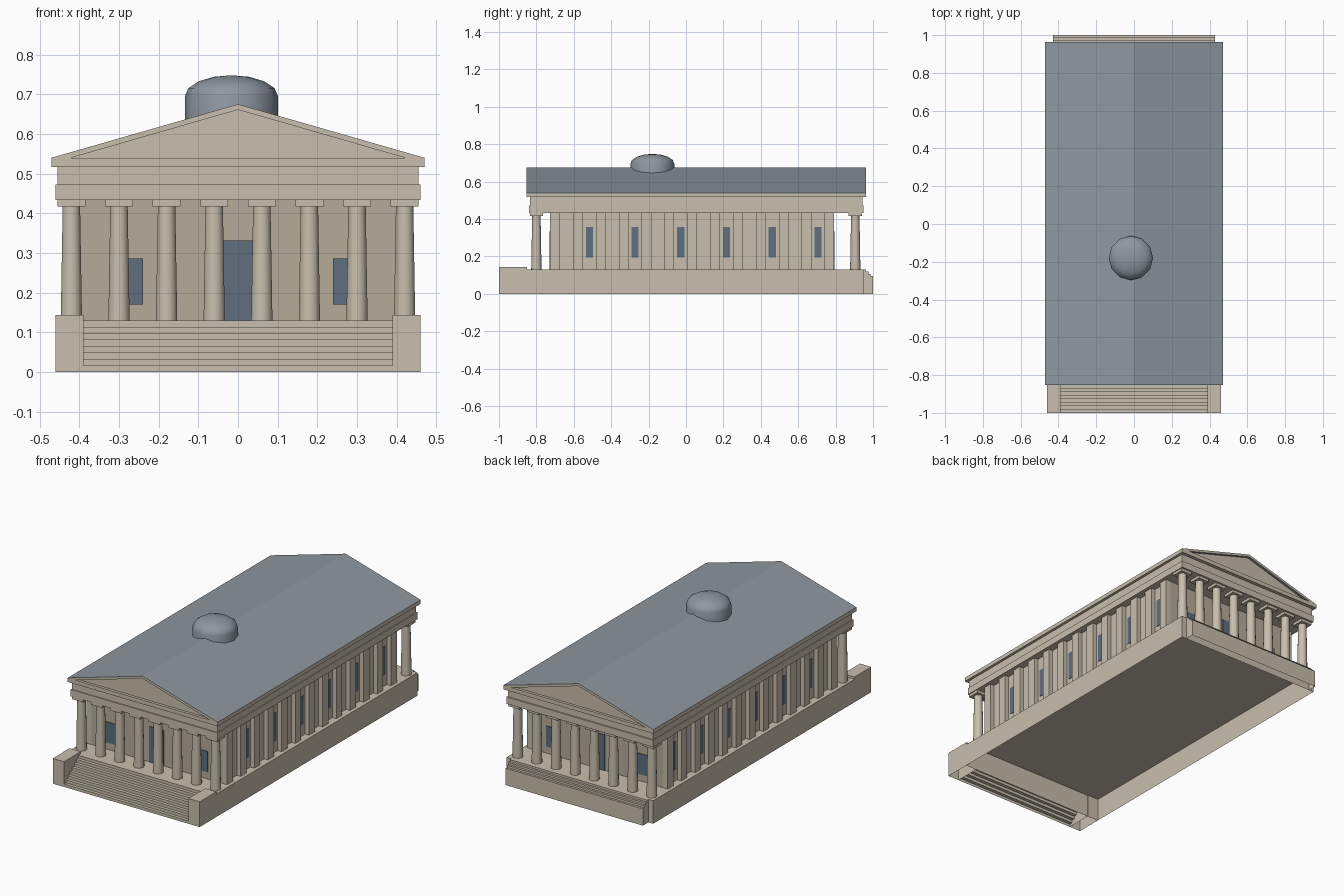
import bpy, bmesh, math
from mathutils import Matrix, Vector

if "Cube" in bpy.data.objects:
    bpy.data.objects.remove(bpy.data.objects["Cube"])


def material(name, rgb):
    m = bpy.data.materials.new(name)
    m.diffuse_color = (*rgb, 1)
    m.use_nodes = True
    m.node_tree.nodes["Principled BSDF"].inputs["Base Color"].default_value = m.diffuse_color
    return m


STONE = material("stone", (0.58, 0.52, 0.42))
WALL = material("wall_stone", (0.47, 0.41, 0.32))
SLATE = material("slate", (0.27, 0.31, 0.35))
GLASS = material("dark_glass", (0.11, 0.16, 0.21))


def finish(name, bm, *mats):
    bmesh.ops.recalc_face_normals(bm, faces=bm.faces)
    mesh = bpy.data.meshes.new(name)
    bm.to_mesh(mesh)
    bm.free()
    for m in mats:
        mesh.materials.append(m)
    ob = bpy.data.objects.new(name, mesh)
    bpy.context.collection.objects.link(ob)
    return ob


def add_box(bm, x, y, z):
    """Box from (min, max) pairs."""
    size = Vector((x[1] - x[0], y[1] - y[0], z[1] - z[0]))
    mid = Vector((sum(x) / 2, sum(y) / 2, sum(z) / 2))
    bmesh.ops.create_cube(bm, size=1, matrix=Matrix.Translation(mid) @ Matrix.Diagonal((*size, 1)))


def drop_bottom(bm):
    low = [f for f in bm.faces if all(v.co.z < 1e-5 for v in f.verts)]
    bmesh.ops.delete(bm, geom=low, context='FACES')


def boxes(name, specs, mat, open_bottom=False):
    bm = bmesh.new()
    for s in specs:
        add_box(bm, *s)
    if open_bottom:
        drop_bottom(bm)
    return finish(name, bm, mat)


def prism(name, pts, axis, a, b, *mats, open_bottom=False):
    """Extrude a 2D profile along x or y; a second material goes on the end caps."""
    bm = bmesh.new()
    place = (lambda p, t: (t, p[0], p[1])) if axis == 'x' else (lambda p, t: (p[0], t, p[1]))
    lo = [bm.verts.new(place(p, a)) for p in pts]
    hi = [bm.verts.new(place(p, b)) for p in pts]
    n = len(pts)
    for i in range(n):
        j = (i + 1) % n
        bm.faces.new((lo[i], lo[j], hi[j], hi[i]))
    for cap in (lo, hi):
        bm.faces.new(cap).material_index = len(mats) - 1
    if open_bottom:
        drop_bottom(bm)
    return finish(name, bm, *mats)


def stair(start, z0, run, rise, count, end):
    """Stepped side profile as (y, z) points, climbing from y = start."""
    pts = [(start, 0)]
    for i in range(count):
        z = z0 + rise * i
        pts += [(start + run * i, z), (start + run * (i + 1), z)]
    return pts + [(end, 0)]


FLOOR = 0.13

# Podium, cheek blocks and the two flights of steps, all open underneath
boxes("podium", [((-0.46, 0.46), (-0.853, 0.95), (0, FLOOR))], STONE, True)
boxes("stair_cheeks", [((s * 0.425 - 0.035, s * 0.425 + 0.035), (-1, -0.85), (0, 0.143))
                       for s in (-1, 1)], STONE, True)
prism("front_steps", stair(-1, FLOOR / 8, 0.0184, FLOOR / 8, 8, -0.8528), 'x', -0.39, 0.39,
      STONE, open_bottom=True)
prism("back_steps", stair(1, 0.095, -0.0125, 0.0117, 4, 0.95), 'x', -0.43, 0.43,
      STONE, open_bottom=True)

# Inner hall with darker end walls
boxes("hall_side_walls", [((-0.415, 0.415), (-0.722, 0.787), (FLOOR, 0.434))], STONE)
boxes("hall_end_walls", [((-0.415, 0.415), y, (FLOOR, 0.434))
                         for y in ((-0.726, -0.722), (0.787, 0.791))], WALL)

# Side pilasters, with a window in every second bay
PITCH, FIRST = 0.1222, -0.7
pilasters, side_windows = [], []
for s in (-1, 1):
    for i in range(13):
        y = FIRST + PITCH * i
        pilasters.append((sorted((s * 0.41, s * 0.44)), (y - 0.026, y + 0.026), (FLOOR, 0.435)))
    for i in range(6):
        y = FIRST + PITCH * (2 * i + 1.5)
        side_windows.append((sorted((s * 0.41, s * 0.418)), (y - 0.019, y + 0.019), (0.195, 0.356)))
boxes("pilasters", pilasters, STONE)
boxes("side_windows", side_windows, GLASS)

# Doors and end windows
doors, end_windows = [], []
for y in ((-0.73, -0.72), (0.785, 0.795)):
    doors.append(((-0.045, 0.045), y, (FLOOR, 0.332)))
    for c in (-0.28, 0.28):
        end_windows.append(((c - 0.04, c + 0.04), y, (0.17, 0.286)))
boxes("doors", doors, GLASS)
boxes("end_windows", end_windows, GLASS)

# Tapered columns and their square caps, one row of eight at each end
shafts, caps = bmesh.new(), []
for y in (-0.80, 0.905):
    for i in range(8):
        x = -0.42 + 0.12 * i
        bmesh.ops.create_cone(shafts, cap_ends=True, segments=14, radius1=0.0275, radius2=0.0225,
                              depth=0.287, matrix=Matrix.Translation((x, y, FLOOR + 0.1435)))
        caps.append(((x - 0.035, x + 0.035), (y - 0.035, y + 0.035), (0.417, 0.434)))
columns = finish("columns", shafts, STONE)
boxes("column_caps", caps, STONE)

# Entablature layers
boxes("architrave", [((-0.46, 0.46), (-0.84, 0.95), (0.433, 0.472))], STONE)
boxes("frieze", [((-0.455, 0.455), (-0.835, 0.943), (0.472, 0.517))], STONE)
boxes("cornice", [((-0.47, 0.47), (-0.853, 0.963), (0.517, 0.54))], STONE)

# Roof with stone gable edges, and the recessed gable walls inside it
prism("roof", [(-0.47, 0.54), (0, 0.675), (0.47, 0.54), (0.42, 0.54), (0, 0.661), (-0.42, 0.54)],
      'y', -0.853, 0.963, SLATE, STONE)
prism("gable_walls", [(-0.42, 0.54), (0, 0.661), (0.42, 0.54)], 'y', -0.838, 0.948, STONE)

# Drum and low dome, spun from one profile
R, BASE = 0.1175, 0.695
profile = [(R, 0.6)] + [(R * math.cos(a), BASE + 0.053 * math.sin(a))
                        for a in (math.radians(d) for d in (0, 22.5, 45, 67.5))] + [(0, BASE + 0.053)]
bm = bmesh.new()
vs = [bm.verts.new((-0.0165 + r, -0.18, z)) for r, z in profile]
edges = [bm.edges.new(p) for p in zip(vs, vs[1:])]
bmesh.ops.spin(bm, geom=vs + edges, cent=(-0.0165, -0.18, 0), axis=(0, 0, 1),
               angle=math.tau, steps=12, use_merge=True)
bmesh.ops.remove_doubles(bm, verts=bm.verts, dist=1e-5)
dome = finish("dome", bm, SLATE)

# Smooth the round parts
bpy.ops.object.select_all(action='DESELECT')
for ob in (columns, dome):
    ob.select_set(True)
bpy.context.view_layer.objects.active = columns
bpy.ops.object.shade_smooth_by_angle(angle=math.radians(35))
